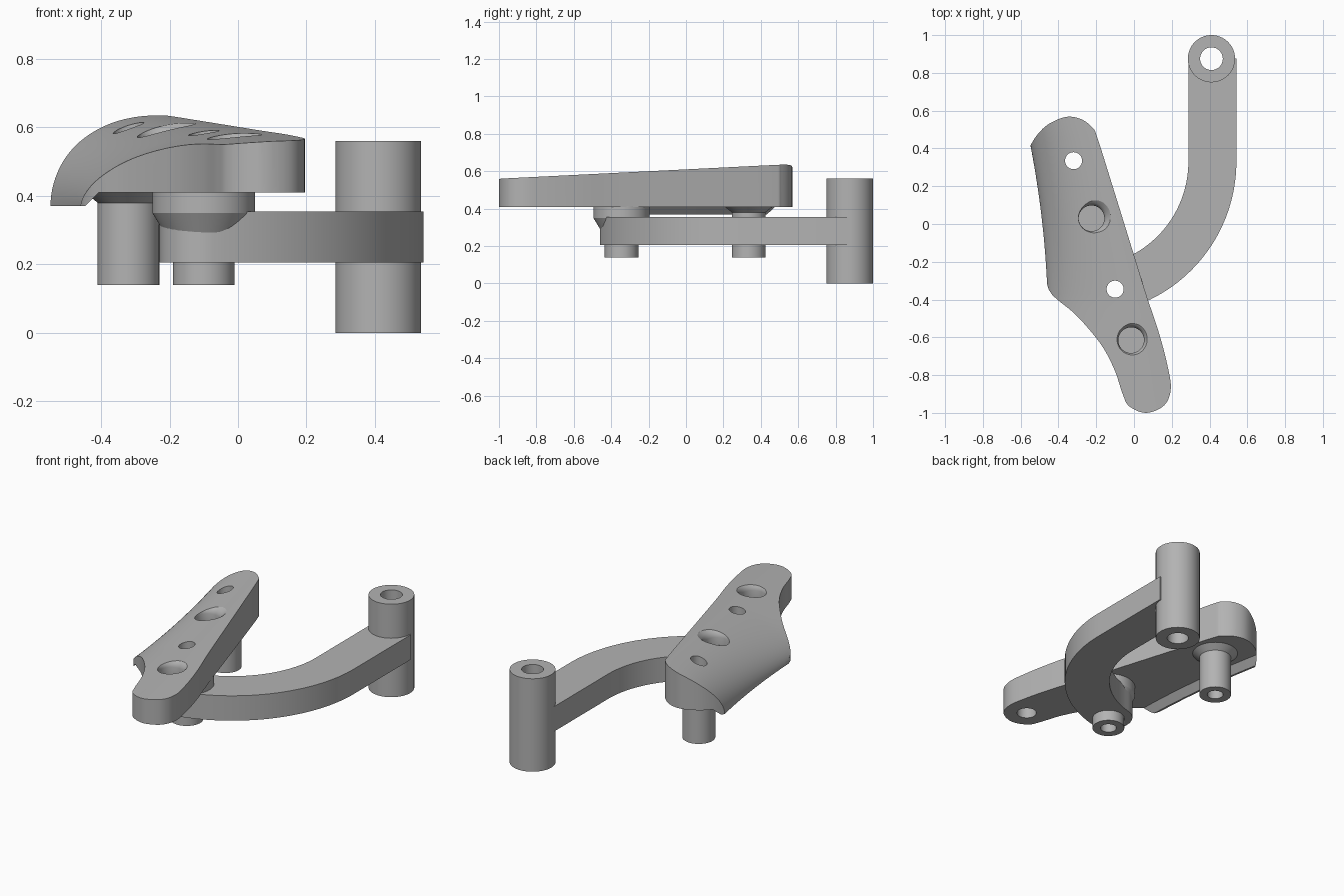
import bpy, bmesh, math
from mathutils import Vector

cube = bpy.data.objects.get("Cube")
if cube:
    bpy.data.objects.remove(cube, do_unlink=True)

metal = bpy.data.materials.new("grey_metal")
metal.use_nodes = True
GREY = (0.45, 0.45, 0.45, 1)
metal.diffuse_color = GREY
metal.node_tree.nodes["Principled BSDF"].inputs["Base Color"].default_value = GREY


def make_object(name, bm):
    bmesh.ops.recalc_face_normals(bm, faces=bm.faces)
    mesh = bpy.data.meshes.new(name)
    bm.to_mesh(mesh)
    bm.free()
    mesh.materials.append(metal)
    obj = bpy.data.objects.new(name, mesh)
    bpy.context.collection.objects.link(obj)
    return obj


def loft(name, rings, closed=False):
    """Skin equal-length closed rings; closed joins last to first, otherwise ends are capped."""
    bm = bmesh.new()
    rows = [[bm.verts.new(p) for p in ring] for ring in rings]
    n = len(rows[0])
    pairs = list(zip(rows, rows[1:]))
    if closed:
        pairs.append((rows[-1], rows[0]))
    else:
        bm.faces.new(rows[0])
        bm.faces.new(rows[-1])
    for a, b in pairs:
        for i in range(n):
            j = (i + 1) % n
            bm.faces.new((a[i], a[j], b[j], b[i]))
    return make_object(name, bm)


def lathe(name, centre, profile, closed=True, sides=64):
    """Turn a (radius, z) profile about a vertical axis."""
    angles = [2 * math.pi * i / sides for i in range(sides)]
    rings = [[(centre[0] + r * math.cos(a), centre[1] + r * math.sin(a), z)
              for a in angles] for r, z in profile]
    return loft(name, rings, closed)


def prism(name, outline, z0, z1):
    return loft(name, [[(x, y, z) for x, y in outline] for z in (z0, z1)])


def drill(centre, radius, z0, z1):
    return lathe("cutter", centre, [(radius, z0), (radius, z1)], closed=False)


def boolean(obj, cutters, operation="DIFFERENCE"):
    for cutter in cutters:
        cutter.hide_render = True
        mod = obj.modifiers.new("cut", "BOOLEAN")
        mod.operation, mod.solver, mod.object = operation, "EXACT", cutter
    deps = bpy.context.evaluated_depsgraph_get()
    result = bpy.data.meshes.new_from_object(obj.evaluated_get(deps))
    obj.modifiers.clear()
    obj.data = result
    for cutter in cutters:
        bpy.data.objects.remove(cutter, do_unlink=True)


def smooth_loop(points, steps=6):
    """Closed Catmull-Rom curve through the points."""
    pts = [Vector(p) for p in points]
    out = []
    for i in range(len(pts)):
        a, b, c, d = (pts[(i + k) % len(pts)] for k in (-1, 0, 1, 2))
        for s in range(steps):
            t = s / steps
            out.append(0.5 * (2 * b + (c - a) * t + (2 * a - 5 * b + 4 * c - d) * t ** 2
                              + (3 * b - a - 3 * c + d) * t ** 3))
    return out


PIVOT, BOSS, POST = (0.41, 0.875), (-0.10, -0.345), (-0.32, 0.335)
BORE = 0.045

# Pivot tube
pivot = lathe("pivot_tube", PIVOT, [(0.06, 0), (0.125, 0), (0.125, 0.56), (0.06, 0.56)])

# Curved arm: straight run, arc, then a rounded end around the boss
HALF, ARC_C, ARC_R = 0.127, Vector((-0.27, 0.33)), 0.685
end_angle = math.atan2(BOSS[1] - ARC_C.y, BOSS[0] - ARC_C.x)


def arc_side(radius, steps=32):
    return [ARC_C + radius * Vector((math.cos(end_angle * i / steps), math.sin(end_angle * i / steps)))
            for i in range(steps + 1)]


outer, inner = arc_side(ARC_R + HALF), arc_side(ARC_R - HALF)
end_mid = (outer[-1] + inner[-1]) / 2
cap = [end_mid + HALF * Vector((math.cos(end_angle - math.pi * i / 20),
                                math.sin(end_angle - math.pi * i / 20))) for i in range(1, 20)]
arm_outline = ([Vector((outer[0].x, PIVOT[1]))] + outer + cap + inner[::-1]
               + [Vector((inner[0].x, PIVOT[1]))])
arm = prism("curved_arm", arm_outline, 0.205, 0.355)
boolean(arm, [drill(PIVOT, 0.062, 0.1, 0.5), drill(BOSS, 0.047, 0.1, 0.5)])

# Stepped boss through the arm and the flared rear post
boss = lathe("arm_boss", BOSS, [(BORE, 0.14), (0.09, 0.14), (0.09, 0.25), (0.15, 0.35),
                                (0.15, 0.415), (BORE, 0.415)])
boss_profile_post = [(BORE, 0.14), (0.09, 0.14), (0.09, 0.38), (0.10, 0.388),
                     (0.13, 0.412), (BORE, 0.412)]
post = lathe("rear_post", POST, boss_profile_post)


# Foot plate: rolled cross-section swept along y, trimmed by the plan outline
def plate_section(y, steps=24):
    left = -0.485 - 0.11 * y - 0.1 * y * y
    ridge = -0.092 - 0.217 * y
    top = 0.56 + 0.05 * (y + 1)
    power = 2 / (1.7 + 0.3 * min(1, max(0, (y + 0.4) / 0.9)))
    ring = []
    for i in range(steps + 1):
        t = max(0, math.pi / 2 * i / steps)
        ring.append((ridge - (ridge - left) * abs(math.cos(t)) ** power, y,
                     0.37 + (top - 0.37) * math.sin(t) ** power))
    return ring + [(0.6, y, top), (0.6, y, 0.41), (left + 0.05, y, 0.41), (left + 0.012, y, 0.37)]


plate = loft("foot_plate", [plate_section(-1.05 + 1.7 * i / 40) for i in range(41)])
plan = [(-0.195, 0.46), (-0.11, 0.19), (0.0, -0.165), (0.07, -0.39), (0.13, -0.57),
        (0.175, -0.74), (0.195, -0.87), (0.16, -0.96), (0.065, -1.0), (-0.025, -0.965),
        (-0.06, -0.9), (-0.1, -0.78), (-0.16, -0.66), (-0.24, -0.555), (-0.32, -0.47),
        (-0.4, -0.405), (-0.44, -0.365), (-0.462, -0.31), (-0.49, -0.15), (-0.52, 0.1),
        (-0.56, 0.36), (-0.55, 0.41), (-0.51, 0.475), (-0.45, 0.53), (-0.36, 0.567),
        (-0.28, 0.555), (-0.22, 0.51)]
boolean(plate, [prism("trim", smooth_loop(plan), 0.3, 0.7)], "INTERSECT")


# Through bores, softened blind pits on top and a blind hole under the tip
def pit(centre, floor, rim):
    return lathe("cutter", centre, [(0.068, floor), (0.068, rim - 0.03), (0.072, rim - 0.015),
                                    (0.082, rim), (0.12, rim + 0.03)], closed=False)


boolean(plate, [drill(POST, BORE, 0.3, 0.7), drill(BOSS, BORE, 0.3, 0.7),
                pit((-0.225, 0.03), 0.52, 0.596), pit((-0.015, -0.615), 0.50, 0.577),
                drill((0.065, -0.87), 0.055, 0.35, 0.50)])

# Smooth shading with sharp edges kept
bpy.ops.object.select_all(action="DESELECT")
for obj in (pivot, arm, boss, post, plate):
    obj.select_set(True)
bpy.context.view_layer.objects.active = plate
bpy.ops.object.shade_smooth_by_angle(angle=math.radians(30))
